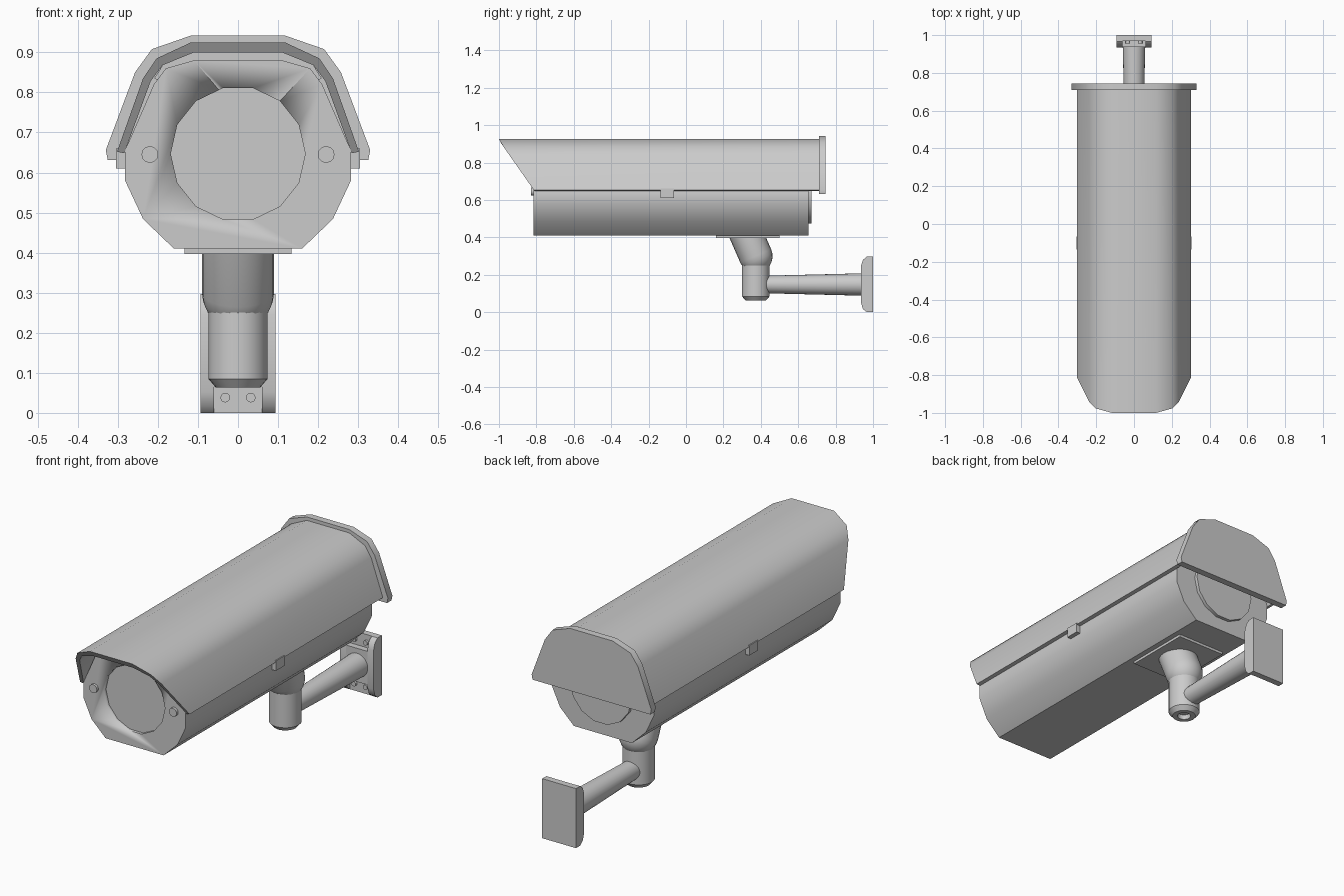
import bpy, bmesh, math
from mathutils import Vector

if "Cube" in bpy.data.objects:
    bpy.data.objects.remove(bpy.data.objects["Cube"])


def make(name, verts, faces, smooth=35):
    me = bpy.data.meshes.new(name)
    me.from_pydata(verts, [], faces)
    bm = bmesh.new()
    bm.from_mesh(me)
    bmesh.ops.recalc_face_normals(bm, faces=bm.faces)
    bm.to_mesh(me)
    bm.free()
    ob = bpy.data.objects.new(name, me)
    bpy.context.collection.objects.link(ob)
    bpy.ops.object.select_all(action='DESELECT')
    ob.select_set(True)
    bpy.context.view_layer.objects.active = ob
    bpy.ops.object.shade_smooth_by_angle(angle=math.radians(smooth))
    return ob


def loft(name, rings, smooth=35):
    """Skin rings of equal point count and close both ends."""
    n = len(rings[0])
    verts = [p for r in rings for p in r]
    faces = [(k*n + i, k*n + (i+1) % n, (k+1)*n + (i+1) % n, (k+1)*n + i)
             for k in range(len(rings) - 1) for i in range(n)]
    faces += [tuple(range(n)), tuple(range(len(verts) - n, len(verts)))]
    return make(name, verts, faces, smooth)


def extrude_y(name, pts, y0, y1):
    """Extrude an (x, z) profile; y0 may be a function of z."""
    f = y0 if callable(y0) else lambda z: y0
    return loft(name, [[(x, f(z), z) for x, z in pts], [(x, y1, z) for x, z in pts]])


def extrude_x(name, pts, x0, x1):
    return loft(name, [[(x, y, z) for y, z in pts] for x in (x0, x1)])


def box(name, x0, x1, y0, y1, z0, z1):
    return extrude_y(name, [(x0, z0), (x1, z0), (x1, z1), (x0, z1)], y0, y1)


def lathe(name, origin, axis, profile, n=24, smooth=35):
    """Revolve (distance, radius) pairs about an axis through origin."""
    q = Vector(axis).to_track_quat('Z', 'Y')
    rings = []
    for d, r in profile:
        rings.append([Vector(origin) + q @ Vector((r*math.cos(2*math.pi*i/n),
                      r*math.sin(2*math.pi*i/n), d)) for i in range(n)])
    return loft(name, rings, smooth)


def mirrored(half):
    """Close a right-hand half profile into a symmetric outline."""
    return half + [(-x, z) for x, z in reversed(half)]


def arch(outer, inner):
    """Symmetric thin shell outline, halves listed from bottom to top."""
    return mirrored(outer) + list(reversed(mirrored(inner)))


# Housing body with a shallow round window recess
body = extrude_y("housing_body", mirrored([
    (0.16, 0.41), (0.237, 0.484), (0.282, 0.58), (0.282, 0.655),
    (0.21, 0.82), (0.18, 0.86), (0.11, 0.88)]), -0.815, 0.655)
cutter = lathe("window_cutter", (0, -0.9, 0.647), (0, 1, 0), [(0, 0.168), (0.1, 0.168)], 14)
mod = body.modifiers.new("window", 'BOOLEAN')
mod.object = cutter
mod.solver = 'EXACT'
bpy.context.view_layer.objects.active = body
bpy.ops.object.modifier_apply(modifier="window")
bpy.data.objects.remove(cutter)
lathe("rear_disc", (0, 0.65, 0.64), (0, 1, 0), [(0, 0.17), (0.022, 0.17)], 14)

# Sun hood, raked at the front, with a spacer under its roof
outer = [(0.302, 0.652), (0.237, 0.835), (0.203, 0.885), (0.117, 0.925)]
inner = [(0.284, 0.648), (0.218, 0.828), (0.188, 0.868), (0.112, 0.899)]
extrude_y("sun_hood", arch(outer, inner),
          lambda z: max(-1.0, -0.815 - 0.7*(z - 0.655)), 0.715)
extrude_y("hood_spacer", arch(
    [(0.209, 0.835), (0.188, 0.868), (0.112, 0.899)],
    [(0.192, 0.826), (0.172, 0.856), (0.108, 0.878)]), -0.81, 0.70)

# Rear cap of the hood
extrude_y("hood_rear_cap", mirrored([
    (0.325, 0.631), (0.33, 0.656), (0.257, 0.85), (0.215, 0.908), (0.117, 0.942)]),
    0.71, 0.745)

# Side clips and front screws
for s, side in ((-1, "left"), (1, "right")):
    xs = sorted((s*0.278, s*0.304))
    box("hood_clip_" + side, xs[0], xs[1], -0.135, -0.065, 0.61, 0.66)
    lathe("front_screw_" + side, (s*0.22, -0.81, 0.645), (0, -1, 0),
          [(0, 0.021), (0.018, 0.021)], 12)

# Mounting plate and tilted ball joint
box("mount_plate", -0.133, 0.133, 0.16, 0.50, 0.397, 0.415)
ball = [(-0.09*math.cos(a), max(0.002, 0.09*math.sin(a)))
        for a in [math.pi/2*i/6 for i in range(7)]]
tilt = Vector((0, -0.4, 0.917))
top = [[(0.09*math.cos(t), 0.33 + 0.098*math.sin(t), 0.40)
        for t in [2*math.pi*i/24 for i in range(24)]]]
q = Vector(tilt).to_track_quat('Z', 'Y')
rings = [[Vector((0, 0.373, 0.30)) + q @ Vector((r*math.cos(2*math.pi*i/24),
          r*math.sin(2*math.pi*i/24), d)) for i in range(24)] for d, r in ball]
# flatten the upper end against the mounting plate
rings.append([p + tilt*((0.40 - p.z)/tilt.z) for p in rings[-1]])
loft("tilt_joint", rings)

# Vertical post with chamfered foot and a socket recess
lathe("post", (0, 0.373, 0), (0, 0, 1),
      [(0.085, 0.028), (0.063, 0.032), (0.063, 0.055), (0.085, 0.074), (0.29, 0.074)])

# Tapered arm to the wall
lathe("arm", (0, 0.39, 0.148), (0, 1, 0), [(0, 0.046), (0.56, 0.06)])

# Wall bracket: rounded side rails, recessed panel, centre block, bolts
rail = [(1, 0), (1, 0.297), (0.967, 0.297), (0.946, 0.28), (0.935, 0.245),
        (0.935, 0.052), (0.946, 0.017), (0.967, 0)]
extrude_x("rail_left", rail, -0.093, -0.06)
extrude_x("rail_right", rail, 0.06, 0.093)
box("wall_panel", -0.06, 0.06, 0.968, 1.0, 0, 0.297)
box("wall_centre_block", -0.06, 0.06, 0.937, 0.97, 0.065, 0.232)
for x in (-0.032, 0.032):
    for z in (0.038, 0.259):
        lathe("wall_bolt", (x, 0.97, z), (0, -1, 0), [(0, 0.012), (0.014, 0.012)], 12)
